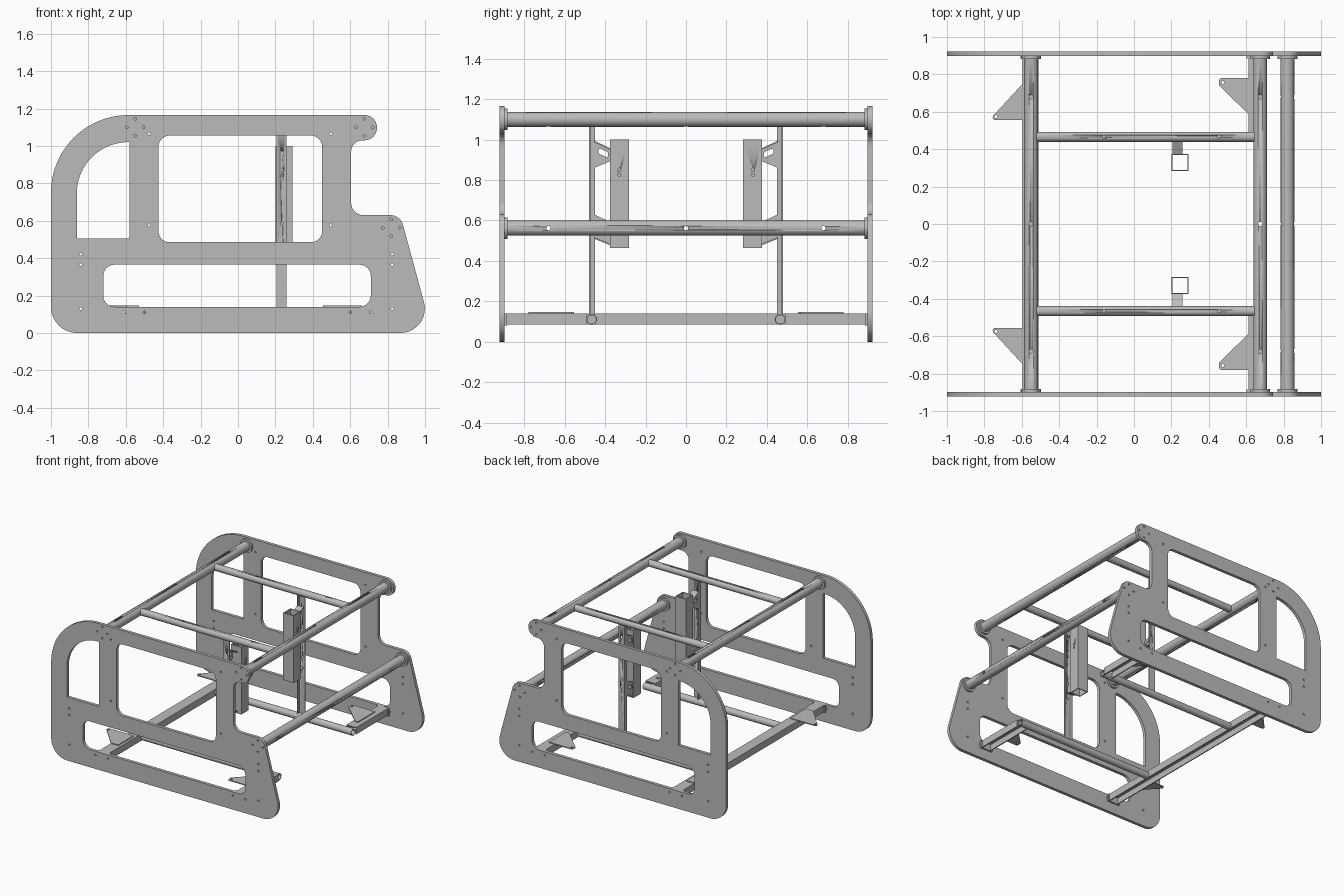
import bpy, bmesh, math
from mathutils import Vector, Matrix

if "Cube" in bpy.data.objects:
    bpy.data.objects.remove(bpy.data.objects["Cube"])

steel = bpy.data.materials.new("plain grey steel")
steel.use_nodes = True
GREY = (0.5, 0.5, 0.5, 1)
steel.diffuse_color = GREY
steel.node_tree.nodes["Principled BSDF"].inputs["Base Color"].default_value = GREY

# columns: where the section's u, v and the extrusion direction go
FRAMES = {
    "x": Matrix(((0, 0, 1), (1, 0, 0), (0, 1, 0))),
    "y": Matrix(((1, 0, 0), (0, 0, 1), (0, 1, 0))),
    "z": Matrix.Identity(3),
}


def circle(u, v, r, n=32):
    return [(u + r * math.cos(2 * math.pi * i / n), v + r * math.sin(2 * math.pi * i / n)) for i in range(n)]


def rect(u0, u1, v0, v1, r=0):
    return rounded([(u0, v0, r), (u1, v0, r), (u1, v1, r), (u0, v1, r)])


def rounded(corners, steps=10):
    """Polygon from (u, v, radius) corners, each filleted."""
    out = []
    for i, (u, v, r) in enumerate(corners):
        p = Vector((u, v))
        if r == 0:
            out.append((u, v))
            continue
        a = (Vector(corners[i - 1][:2]) - p).normalized()
        b = (Vector(corners[(i + 1) % len(corners)][:2]) - p).normalized()
        half = a.angle(b) / 2
        centre = p + (a + b).normalized() * r / math.sin(half)
        start = p + a * r / math.tan(half) - centre
        end = p + b * r / math.tan(half) - centre
        sweep = math.atan2(start.x * end.y - start.y * end.x, start.dot(end))
        n = steps * 3 if r > 0.2 else steps
        for k in range(n + 1):
            t = sweep * k / n
            c, s = math.cos(t), math.sin(t)
            out.append((centre.x + start.x * c - start.y * s, centre.y + start.x * s + start.y * c))
    return out


def extrude(name, axis, lo, hi, outline, holes=()):
    """Solid with a holed section, swept along an axis from lo to hi."""
    curve = bpy.data.curves.new(name, "CURVE")
    curve.dimensions = "2D"
    curve.fill_mode = "BOTH"
    curve.extrude = (hi - lo) / 2
    for loop in [outline, *holes]:
        spline = curve.splines.new("POLY")
        spline.points.add(len(loop) - 1)
        for pt, (u, v) in zip(spline.points, loop):
            pt.co = (u, v, 0, 1)
        spline.use_cyclic_u = True
    tmp = bpy.data.objects.new(name + "_section", curve)
    bpy.context.collection.objects.link(tmp)
    bpy.context.view_layer.update()
    mesh = bpy.data.meshes.new_from_object(tmp.evaluated_get(bpy.context.evaluated_depsgraph_get()))
    bpy.data.objects.remove(tmp)
    bm = bmesh.new()
    bm.from_mesh(mesh)
    bmesh.ops.translate(bm, verts=bm.verts, vec=(0, 0, (lo + hi) / 2))
    bmesh.ops.transform(bm, verts=bm.verts, matrix=FRAMES[axis].to_4x4())
    bmesh.ops.remove_doubles(bm, verts=bm.verts, dist=0.00002)
    bmesh.ops.recalc_face_normals(bm, faces=bm.faces)
    bm.to_mesh(mesh)
    bm.free()
    mesh.materials.clear()
    mesh.materials.append(steel)
    obj = bpy.data.objects.new(name, mesh)
    bpy.context.collection.objects.link(obj)
    bpy.ops.object.select_all(action="DESELECT")
    obj.select_set(True)
    bpy.context.view_layer.objects.active = obj
    bpy.ops.object.shade_smooth_by_angle(angle=math.radians(35))
    return obj


def drill(obj, axis, lo, hi, spots, r=0.011):
    """Cut round holes through an object."""
    for u, v in spots:
        cutter = extrude("cutter", axis, lo, hi, circle(u, v, r, 16))
        cutter.hide_render = True
        bpy.context.view_layer.objects.active = obj
        mod = obj.modifiers.new("hole", "BOOLEAN")
        mod.operation = "DIFFERENCE"
        mod.solver = "EXACT"
        mod.object = cutter
        bpy.ops.object.modifier_apply(modifier=mod.name)
        bpy.data.objects.remove(cutter)


def both(s, a, b):
    """Mirror an interval to the side s."""
    return sorted((s * a, s * b))


# Layout: cross tubes as (name, x, z)
TUBES = [("upper_left_tube", -0.55, 1.1), ("upper_right_tube", 0.675, 1.1), ("lower_right_tube", 0.82, 0.562)]

# Side plate section
plate = rounded([
    (-1, 0, 0.14), (1.039, 0, 0.13), (0.868, 0.63, 0.07), (0.605, 0.63, 0.065),
    (0.605, 1.03, 0.06), (0.743, 1.03, 0.066), (0.743, 1.165, 0.066), (-1, 1.165, 0.415)])
windows = [
    rounded([(-0.862, 0.505, 0), (-0.58, 0.505, 0), (-0.58, 1.02, 0), (-0.862, 1.02, 0.275)]),
    rect(-0.425, 0.45, 0.485, 1.055, 0.06),
    rect(-0.72, 0.71, 0.14, 0.365, 0.06)]
bolts = [(x + dx, z + dz) for _, x, z in TUBES for dx, dz in ((0.045, 0), (-0.045, 0), (0, 0.045), (0, -0.045))]
bolts += [(x, z) for x in (-0.84, 0.825) for z in (0.13, 0.365, 0.42)]
bolts += [(x, 0.11) for x in (-0.61, -0.5, 0.6, 0.71)]
bolts += [(-0.475, 0.575), (-0.475, 1.065), (0.495, 0.575), (0.495, 1.065)]
plate_holes = windows + [circle(x, z, 0.007, 12) for x, z in bolts]

# Cross tubes with drilled holes
for name, x, z in TUBES:
    tube = extrude(name, "y", -0.9, 0.9, circle(x, z, 0.037), [circle(x, z, 0.031)])
    for y in (-0.68, 0, 0.68):
        if z > 1:
            drill(tube, "z", z - 0.1, z + 0.1, [(x, y)])
        else:
            drill(tube, "x", x - 0.1, x + 0.1, [(y, z)])


def channel(x):
    """Inverted U section."""
    w, top, low, t = 0.043, 0.14, 0.085, 0.008
    return [(x - w, low), (x - w + t, low), (x - w + t, top - t), (x + w - t, top - t),
            (x + w - t, low), (x + w, low), (x + w, top), (x - w, top)]


extrude("floor_channel_long", "y", -0.895, 0.895, channel(-0.553))

for s, side in ((-1, "front"), (1, "back")):
    extrude(side + "_side_plate", "y", *both(s, 0.897, 0.922), plate, plate_holes)

    # Collars where the tubes meet the plate
    for name, x, z in TUBES:
        extrude(f"{side}_{name}_collar", "y", *both(s, 0.882, 0.898), circle(x, z, 0.053), [circle(x, z, 0.036)])

    # Floor channel ends and short channel
    extrude(side + "_floor_channel_short", "y", *both(s, 0.49, 0.895), channel(0.655))
    for x in (-0.553, 0.655):
        extrude(side + "_channel_end", "y", *both(s, 0.885, 0.898), rect(x - 0.053, x + 0.053, 0.08, 0.14))

    # Gusset feet on the channels
    extrude(side + "_left_gusset", "z", 0.139, 0.147,
            rounded([(-0.53, s * 0.555, 0), (-0.775, s * 0.555, 0.015), (-0.595, s * 0.75, 0), (-0.53, s * 0.75, 0)], 5),
            [circle(-0.738, s * 0.574, 0.008, 12)])
    extrude(side + "_right_gusset", "z", 0.139, 0.147,
            rounded([(0.66, s * 0.78, 0), (0.455, s * 0.78, 0.015), (0.455, s * 0.74, 0.015),
                     (0.635, s * 0.565, 0), (0.66, s * 0.565, 0)], 5),
            [circle(0.475, s * 0.757, 0.008, 12)])

    # Lengthwise tubes, top and floor
    y = s * 0.466
    top = extrude(side + "_top_rail", "x", -0.52, 0.645, circle(y, 1.1, 0.027), [circle(y, 1.1, 0.022)])
    drill(top, "z", 1.0, 1.2, [(-0.16, y), (0.455, y)], 0.009)
    extrude(side + "_floor_rail", "x", -0.515, 0.69, circle(y, 0.11, 0.027), [circle(y, 0.11, 0.021)])

    # Upright angle post
    post = extrude(side + "_post", "z", 0.13, 1.08,
                   [(0.205, s * 0.45), (0.213, s * 0.45), (0.213, s * 0.472), (0.26, s * 0.472),
                    (0.26, s * 0.48), (0.205, s * 0.48)])
    drill(post, "y", *both(s, 0.44, 0.5), [(0.235, z) for z in (0.585, 0.83, 0.98)], 0.008)

    # Box mount with holes
    box = extrude(side + "_box_mount", "z", 0.465, 1.0, rect(0.2, 0.292, *both(s, 0.283, 0.375)),
                  [rect(0.207, 0.285, *both(s, 0.29, 0.368))])
    drill(box, "x", 0.27, 0.31, [(s * 0.33, 0.825), (s * 0.33, 0.852)], 0.008)

    # Slotted brackets holding the mount to the post
    def bracket(name, low_in, high_in, low_out, high_out, slot_z, flange):
        inner, outer = s * 0.37, s * 0.455
        slot = rounded([(s * u, slot_z + dz, 0.008) for u, dz in
                        ((0.385, -0.026), (0.432, -0.004), (0.432, 0.024), (0.385, 0.002))], 4)
        extrude(name, "x", 0.205, 0.213, [(inner, low_in), (outer, low_out), (outer, high_out), (inner, high_in)], [slot])
        a, b = flange
        extrude(name + "_flange", "x", 0.205, 0.258, [(inner, a), (outer, b), (outer, b + 0.008), (inner, a + 0.008)])

    bracket(side + "_upper_bracket", 0.895, 0.955, 0.86, 0.995, 0.935, (0.947, 0.987))
    bracket(side + "_lower_bracket", 0.475, 0.59, 0.51, 0.63, 0.565, (0.475, 0.51))
